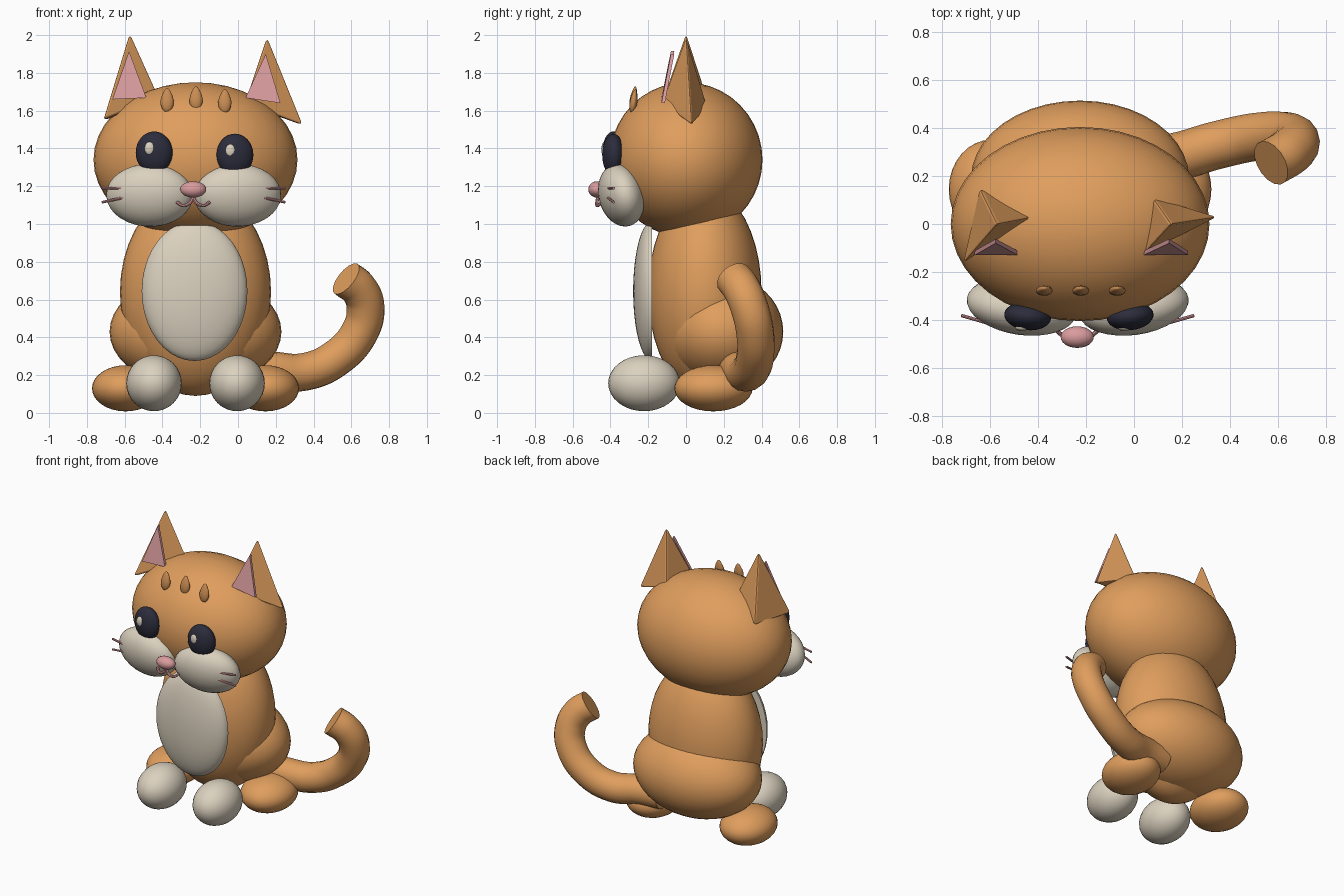
import bpy, bmesh, math
from mathutils import Vector

if "Cube" in bpy.data.objects:
    bpy.data.objects.remove(bpy.data.objects["Cube"])

CX = -0.225  # symmetry plane of the body


def material(name, rgb):
    m = bpy.data.materials.new(name)
    m.diffuse_color = (*rgb, 1)
    m.use_nodes = True
    m.node_tree.nodes["Principled BSDF"].inputs["Base Color"].default_value = m.diffuse_color
    return m


ORANGE = material("orange fur", (0.74, 0.34, 0.11))
STRIPE = material("stripe orange", (0.58, 0.26, 0.085))
CREAM = material("cream fur", (0.71, 0.64, 0.52))
DARK = material("eye dark", (0.025, 0.025, 0.045))
PINK = material("pink", (0.70, 0.33, 0.34))


def mesh_object(name, bm, mat, smooth=True):
    bmesh.ops.recalc_face_normals(bm, faces=bm.faces)
    for f in bm.faces:
        f.smooth = smooth
    me = bpy.data.meshes.new(name)
    bm.to_mesh(me)
    bm.free()
    me.materials.append(mat)
    ob = bpy.data.objects.new(name, me)
    bpy.context.collection.objects.link(ob)
    return ob


def ball(name, loc, size, mat, rot=(0, 0, 0), seg=32):
    bm = bmesh.new()
    bmesh.ops.create_uvsphere(bm, u_segments=seg, v_segments=seg // 2, radius=1)
    bmesh.ops.scale(bm, vec=size, verts=bm.verts)
    ob = mesh_object(name, bm, mat)
    ob.location, ob.rotation_euler = loc, rot
    return ob


def tube(name, points, radius, mat, res=6):
    cu = bpy.data.curves.new(name, 'CURVE')
    cu.dimensions = '3D'
    cu.bevel_depth, cu.bevel_resolution = radius, res
    cu.use_fill_caps = True
    sp = cu.splines.new('BEZIER')
    sp.bezier_points.add(len(points) - 1)
    for bp, p in zip(sp.bezier_points, points):
        bp.co = p
        bp.handle_left_type = bp.handle_right_type = 'AUTO'
    cu.materials.append(mat)
    ob = bpy.data.objects.new(name, cu)
    bpy.context.collection.objects.link(ob)
    bpy.ops.object.select_all(action='DESELECT')
    ob.select_set(True)
    bpy.context.view_layer.objects.active = ob
    bpy.ops.object.convert(target='MESH')
    bpy.ops.object.shade_smooth_by_angle(angle=math.radians(40))
    return ob


def pyramid(name, base, apex, mat, bevel=0.0):
    bm = bmesh.new()
    b = [bm.verts.new(p) for p in base]
    a = bm.verts.new(apex)
    bm.faces.new(b)
    for i in range(len(b)):
        bm.faces.new((b[i], b[(i + 1) % len(b)], a))
    ob = mesh_object(name, bm, mat, smooth=False)
    if bevel:
        mod = ob.modifiers.new("soft edge", 'BEVEL')
        mod.width, mod.segments = bevel, 2
    return ob


def slab(name, tri, thick, mat):
    bm = bmesh.new()
    f = bm.faces.new([bm.verts.new(p) for p in tri])
    r = bmesh.ops.extrude_face_region(bm, geom=[f])
    vs = [v for v in r['geom'] if isinstance(v, bmesh.types.BMVert)]
    bmesh.ops.translate(bm, vec=Vector((0, thick, 0)), verts=vs)
    return mesh_object(name, bm, mat, smooth=False)


# Main masses
ball("head", (CX, 0, 1.34), (0.54, 0.405, 0.41), ORANGE, seg=40)
ball("torso", (CX, 0.10, 0.64), (0.40, 0.30, 0.55), ORANGE, seg=40)
ball("rump", (CX, 0.19, 0.43), (0.455, 0.325, 0.30), ORANGE, seg=40)

# Belly patch: dome with a flat back
bm = bmesh.new()
bmesh.ops.create_uvsphere(bm, u_segments=40, v_segments=20, radius=1)
bmesh.ops.bisect_plane(bm, geom=bm.verts[:] + bm.edges[:] + bm.faces[:],
                       plane_co=(0, 0, 0), plane_no=(0, 1, 0), clear_outer=True)
bmesh.ops.holes_fill(bm, edges=[e for e in bm.edges if e.is_boundary])
bmesh.ops.scale(bm, vec=(0.28, 0.10, 0.37), verts=bm.verts)
belly = mesh_object("belly_patch", bm, CREAM)
belly.location = (CX - 0.005, -0.18, 0.645)
bpy.context.view_layer.objects.active = belly
belly.select_set(True)
bpy.ops.object.shade_smooth_by_angle(angle=math.radians(50))

# Paired parts
for side, s in (("left", -1), ("right", 1)):
    ball(side + "_hind_foot", (CX + s * 0.37, 0.145, 0.13), (0.178, 0.207, 0.122), ORANGE)
    ball(side + "_front_paw", (CX + s * 0.22, -0.222, 0.157), (0.147, 0.19, 0.148), CREAM)
    ball(side + "_cheek", (CX - 0.01 + s * 0.233, -0.342, 1.152), (0.232, 0.118, 0.168), CREAM,
         (math.radians(14), 0, math.radians(8 * s)))
    ex, ez = CX - 0.005 + s * 0.214, 1.372 - s * 0.006
    ball(side + "_eye", (ex, -0.385, ez), (0.098, 0.058, 0.112), DARK,
         (0, 0, math.radians(6 * s)))
    ball(side + "_eye_glint", (ex - 0.024, -0.433, ez + 0.022), (0.027, 0.014, 0.035), CREAM, seg=16)
    for z0, z1, tag in ((1.19, 1.205, "upper"), (1.14, 1.13, "lower")):
        xm = CX - 0.01
        tube(side + "_whisker_" + tag,
             [(xm + s * 0.37, -0.415, z0), (xm + s * 0.485, -0.382, z1 - 0.015)],
             0.007, PINK, 2)
    # Half of the smile
    mx = CX - 0.012
    tube(side + "_smile", [(mx, -0.468, 1.14), (mx + s * 0.02, -0.472, 1.11),
                           (mx + s * 0.055, -0.468, 1.098), (mx + s * 0.085, -0.445, 1.115)],
         0.009, PINK, 2)

ball("nose", (CX - 0.012, -0.472, 1.183), (0.069, 0.045, 0.043), PINK, seg=24)

# Forehead stripes: teardrops with narrow tops
for i, (x, z) in enumerate(((-0.375, 1.655), (-0.222, 1.665), (-0.07, 1.65))):
    ob = ball("forehead_stripe_%d" % (i + 1), (x, -0.277, z), (0.035, 0.02, 0.065), STRIPE,
              (math.radians(-8), 0, 0), seg=16)
    for v in ob.data.vertices:
        k = 1 - 0.35 * v.co.z / 0.065
        v.co.x *= min(k, 1.05)
        v.co.y *= min(k, 1.05)

# Ears: three-sided pyramids with pink inner plates
pyramid("left_ear", [(-0.715, -0.165, 1.55), (-0.415, 0.03, 1.67), (-0.645, 0.15, 1.56)],
        (-0.572, 0.0, 2.02), ORANGE, 0.012)
pyramid("right_ear", [(0.035, -0.13, 1.64), (0.35, 0.03, 1.52), (0.075, 0.115, 1.62)],
        (0.155, 0.0, 2.0), ORANGE, 0.012)
slab("left_inner_ear", [(-0.665, -0.13, 1.66), (-0.485, -0.13, 1.668), (-0.577, -0.08, 1.915)], 0.018, PINK)
slab("right_inner_ear", [(0.04, -0.13, 1.668), (0.225, -0.13, 1.64), (0.147, -0.08, 1.90)], 0.018, PINK)

# Tail curling up to a flat end
tube("tail", [(0.0, 0.26, 0.23), (0.17, 0.28, 0.225), (0.35, 0.33, 0.217), (0.52, 0.365, 0.29),
              (0.645, 0.365, 0.43), (0.675, 0.335, 0.56), (0.64, 0.295, 0.655),
              (0.572, 0.255, 0.71)], 0.1, ORANGE, 6)
